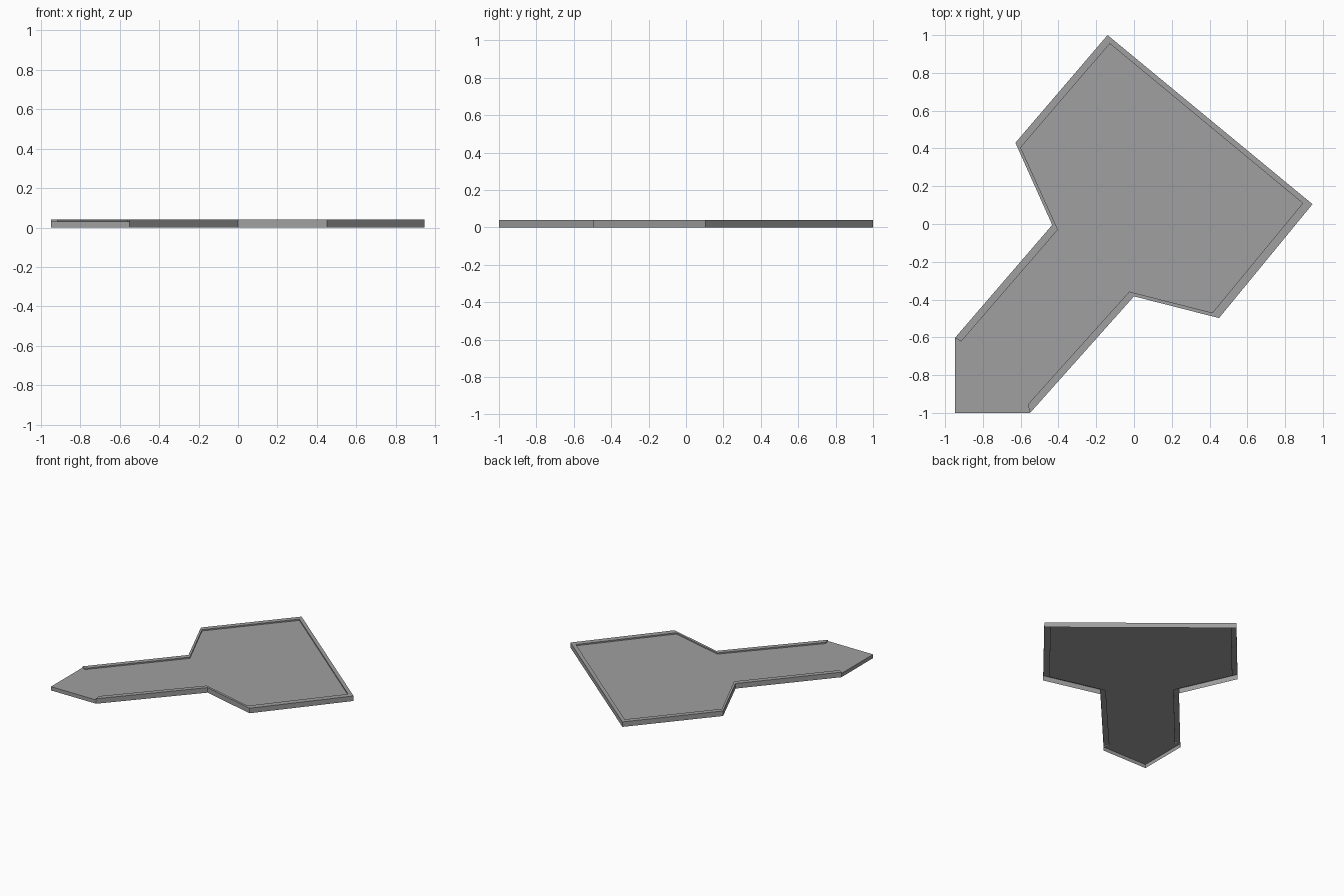
import bpy
import bmesh

cube = bpy.data.objects.get("Cube")
if cube:
    bpy.data.objects.remove(cube)

FLOOR, RIM = 0.03, 0.04
TIP = (-0.948, -1.0)

# Outer and inner edges of the kerb, counter-clockwise from one tail end to the other
outer = [(-0.55, -1.0), (0, -0.383), (0.45, -0.498), (0.945, 0.105),
         (-0.14, 1.0), (-0.628, 0.43), (-0.433, -0.005), (-0.948, -0.603)]
inner = [(-0.562, -0.955), (-0.025, -0.358), (0.415, -0.47), (0.893, 0.11),
         (-0.128, 0.955), (-0.6, 0.405), (-0.403, -0.03), (-0.915, -0.622)]

grey = bpy.data.materials.new("concrete grey")
grey.use_nodes = True
colour = (0.35, 0.35, 0.35, 1)
grey.diffuse_color = colour
bsdf = grey.node_tree.nodes["Principled BSDF"]
bsdf.inputs["Base Color"].default_value = colour
bsdf.inputs["Roughness"].default_value = 0.8


def make_part(name, polygons):
    """Build one flat-shaded object from polygons given as corner positions."""
    bm = bmesh.new()
    for corners in polygons:
        bm.faces.new([bm.verts.new(c) for c in corners])
    bmesh.ops.remove_doubles(bm, verts=bm.verts, dist=0.0005)
    mesh = bpy.data.meshes.new(name)
    bm.to_mesh(mesh)
    bm.free()
    mesh.materials.append(grey)
    obj = bpy.data.objects.new(name, mesh)
    bpy.context.collection.objects.link(obj)
    return obj


def wall(a, b, low, high):
    """Upright quad that faces right of the direction a to b."""
    return [(*a, low), (*b, low), (*b, high), (*a, high)]


# Sunken floor, running out to the pointed open tail
floor_edge = inner + [outer[-1], TIP, outer[0]]
make_part("floor", [[(*p, FLOOR) for p in floor_edge]])

# Low edge walls of the open tail
make_part("tail_edge", [wall(outer[-1], TIP, 0, FLOOR),
                        wall(TIP, outer[0], 0, FLOOR)])

# Raised kerb: outer wall, top and inner step, hollow underneath
kerb = []
for i in range(len(outer) - 1):
    a, b, c, d = outer[i], outer[i + 1], inner[i + 1], inner[i]
    kerb.append(wall(a, b, 0, RIM))
    kerb.append([(*p, RIM) for p in (a, b, c, d)])
    kerb.append(wall(c, d, FLOOR, RIM))

# Small end caps where the kerb stops at the tail
kerb.append(wall(inner[0], outer[0], FLOOR, RIM))
kerb.append(wall(outer[-1], inner[-1], FLOOR, RIM))
make_part("kerb", kerb)
